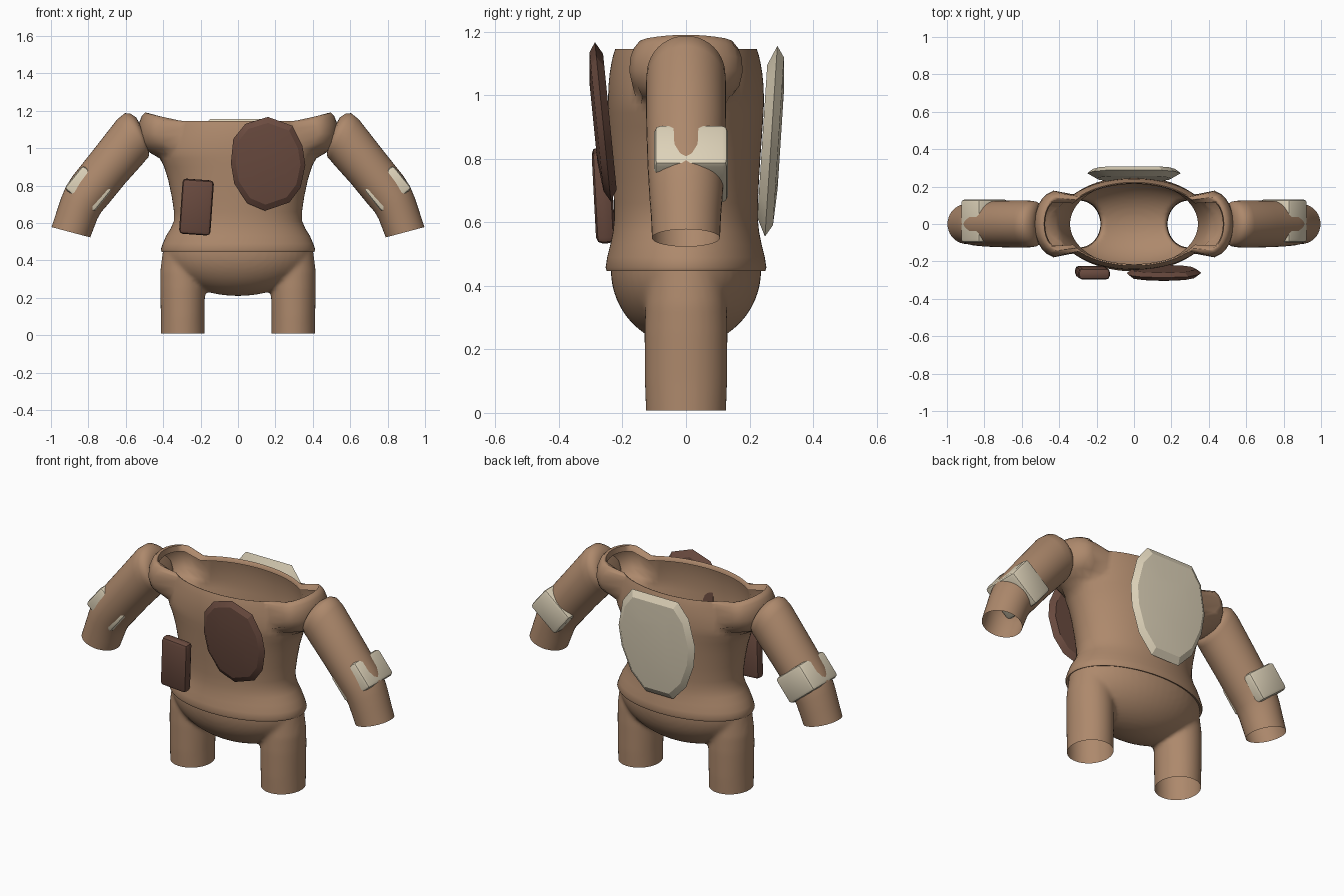
import bpy, bmesh, math
from mathutils import Vector, Matrix

if "Cube" in bpy.data.objects:
    bpy.data.objects.remove(bpy.data.objects["Cube"])


def material(name, color):
    m = bpy.data.materials.new(name)
    m.diffuse_color = (*color, 1)
    m.use_nodes = True
    m.node_tree.nodes["Principled BSDF"].inputs["Base Color"].default_value = m.diffuse_color
    return m


TAN = material("tan_cloth", (0.42, 0.25, 0.15))
DARK = material("dark_leather", (0.145, 0.07, 0.05))
BONE = material("pale_bone", (0.72, 0.64, 0.48))


def finish(bm, name, mat, angle=40):
    bmesh.ops.recalc_face_normals(bm, faces=bm.faces)
    me = bpy.data.meshes.new(name)
    bm.to_mesh(me)
    bm.free()
    ob = bpy.data.objects.new(name, me)
    bpy.context.collection.objects.link(ob)
    me.materials.clear()
    me.materials.append(mat)
    smooth(ob, angle)
    return ob


def activate(ob):
    bpy.ops.object.select_all(action='DESELECT')
    ob.select_set(True)
    bpy.context.view_layer.objects.active = ob


def smooth(ob, angle):
    activate(ob)
    bpy.ops.object.shade_smooth_by_angle(angle=math.radians(angle))


def loft(bm, rings, cap_start=False, cap_end=False):
    vs = [[bm.verts.new(p) for p in r] for r in rings]
    n = len(vs[0])
    for a, b in zip(vs, vs[1:]):
        for i in range(n):
            j = (i + 1) % n
            bm.faces.new((a[i], a[j], b[j], b[i]))
    if cap_start:
        bm.faces.new(vs[0])
    if cap_end:
        bm.faces.new(vs[-1])


def angles(n):
    return [2 * math.pi * i / n for i in range(n)]


# Torso: oval rings that swell into a lobe at each shoulder, open at the top
def torso_ring(z, a, b, reach=0, ly=0, shrink=1, n=96):
    pts = []
    for t in angles(n):
        c, s = abs(math.cos(t)), math.sin(t)
        r = 1 / math.sqrt((c / a) ** 2 + (s / b) ** 2)
        if reach:
            cx = 0.40
            lx = reach - cx
            A = (c / lx) ** 2 + (s / ly) ** 2
            B = -2 * c * cx / lx ** 2
            C = (cx / lx) ** 2 - 1
            d = B * B - 4 * A * C
            if d > 0:
                lobe = (-B + math.sqrt(d)) / (2 * A)
                r = (r ** 18 + lobe ** 18) ** (1 / 18)
        x, y = r * math.cos(t) * shrink, r * s * shrink
        k = min(max((abs(x) - 0.28) / 0.18, 0), 1)
        lift = 0.045 * k * k * (3 - 2 * k) * min(max((z - 1.05) / 0.09, 0), 1)
        lift *= max(0, 1 - (y / 0.25) ** 2)
        pts.append((x, y, z + lift))
    return pts


profile = [
    (0.452, 0.395, 0.235), (0.446, 0.408, 0.249), (0.458, 0.413, 0.253),
    (0.49, 0.402, 0.248), (0.53, 0.385, 0.238), (0.57, 0.36, 0.23),
    (0.61, 0.343, 0.226), (0.66, 0.342, 0.226), (0.74, 0.354, 0.23),
    (0.83, 0.373, 0.236), (0.90, 0.395, 0.241), (0.945, 0.418, 0.244),
    (0.97, 0.425, 0.245, 0.455, 0.08), (0.995, 0.425, 0.245, 0.5, 0.135),
    (1.03, 0.42, 0.244, 0.525, 0.168), (1.07, 0.41, 0.24, 0.535, 0.183),
    (1.105, 0.40, 0.234, 0.53, 0.178), (1.13, 0.395, 0.228, 0.515, 0.165),
    (1.145, 0.39, 0.223, 0.495, 0.15), (1.143, 0.385, 0.218, 0.48, 0.137),
    (1.12, 0.38, 0.214, 0.475, 0.13)]
bm = bmesh.new()
loft(bm, [torso_ring(*p) for p in profile])
finish(bm, "torso", TAN, 60)

# Trousers: a bowl-shaped seat blended into two open legs
bm = bmesh.new()
bmesh.ops.create_uvsphere(bm, u_segments=48, v_segments=32, radius=1,
                          matrix=Matrix.Translation((0, 0, 0.45)) @ Matrix.Diagonal((0.398, 0.237, 0.24, 1)))
for s in (-1, 1):
    leg = [(-0.06, 0.117, 0.124), (0.1, 0.117, 0.13), (0.25, 0.12, 0.131),
           (0.34, 0.12, 0.128), (0.46, 0.105, 0.115), (0.5, 0.09, 0.1)]
    loft(bm, [[(s * 0.296 + rx * math.cos(t), ry * math.sin(t), z) for t in angles(40)]
              for z, rx, ry in leg], True, True)
trousers = finish(bm, "trousers", TAN)
activate(trousers)
mod = trousers.modifiers.new("blend", 'REMESH')
mod.mode = 'VOXEL'
mod.voxel_size = 0.012
bpy.ops.object.modifier_apply(modifier=mod.name)
mod = trousers.modifiers.new("soften", 'SMOOTH')
mod.factor = 0.5
mod.iterations = 6
bpy.ops.object.modifier_apply(modifier=mod.name)
bm = bmesh.new()
bm.from_mesh(trousers.data)
for z, d in ((0.455, 1), (0.008, -1)):
    bmesh.ops.bisect_plane(bm, geom=bm.verts[:] + bm.edges[:] + bm.faces[:],
                           plane_co=(0, 0, z), plane_no=(0, 0, d), clear_outer=True)
bm.to_mesh(trousers.data)
bm.free()
smooth(trousers, 60)

# Sleeves: each ring spans an outer and an inner point, with a half depth
sleeve = [(0.53, 1.14, 0.475, 0.985, 0.09), (0.545, 1.165, 0.475, 0.965, 0.11),
          (0.575, 1.185, 0.48, 0.95, 0.12), (0.605, 1.187, 0.49, 0.94, 0.124),
          (0.645, 1.155, 0.515, 0.91, 0.126), (0.77, 0.995, 0.605, 0.81, 0.125),
          (0.885, 0.85, 0.695, 0.70, 0.121), (0.92, 0.795, 0.73, 0.66, 0.118),
          (0.945, 0.735, 0.752, 0.622, 0.115), (0.97, 0.66, 0.77, 0.575, 0.11),
          (0.997, 0.578, 0.79, 0.523, 0.107)]
for s, side in ((-1, "left"), (1, "right")):
    rings = []
    for ox, oz, ix, iz, ry in sleeve:
        c = Vector((s * (ox + ix) / 2, 0.0, (oz + iz) / 2))
        h = Vector((s * (ox - ix) / 2, 0, (oz - iz) / 2))
        rings.append([c + h * math.cos(t) + Vector((0, ry * math.sin(t), 0)) for t in angles(40)])
    bm = bmesh.new()
    loft(bm, rings, True)
    finish(bm, side + "_sleeve", TAN, 60)


def block(name, mat, center, size, matrix, bevel):
    bm = bmesh.new()
    bmesh.ops.create_cube(bm, size=1, matrix=Matrix.Diagonal((*size, 1)))
    bmesh.ops.bevel(bm, geom=bm.edges[:], offset=bevel, segments=2, profile=0.5, affect='EDGES')
    bm.transform(Matrix.Translation(center) @ matrix)
    return finish(bm, name, mat, 35)


# Elbow guards: blocks through the arms, showing at the back and front corners
for s, side in ((-1, "left"), (1, "right")):
    block(side + "_elbow_guard", BONE, (s * 0.80, 0.016, 0.783), (0.205, 0.232, 0.16),
          Matrix.Rotation(-s * math.radians(39), 4, 'Y'), 0.018)

# Belt pouch
block("pouch", DARK, (-0.222, -0.26, 0.685), (0.168, 0.06, 0.295),
      Matrix.Rotation(math.radians(4), 4, 'Y') @ Matrix.Rotation(math.radians(3), 4, 'X'), 0.02)


# Plates: a many-sided outline swelling to smaller faces front and back
def plate(name, mat, outline, cx, cz, y0, slope, layers):
    bm = bmesh.new()
    loft(bm, [[(cx + (x - cx) * k, y0 + slope * (z - cz) * k + off, cz + (z - cz) * k)
               for x, z in outline] for k, off in layers], True, True)
    finish(bm, name, mat, 22)


chest = [(0.16, 1.167), (0.29, 1.12), (0.345, 1.01), (0.36, 0.91), (0.335, 0.79),
         (0.275, 0.71), (0.145, 0.665), (0.05, 0.705), (-0.02, 0.81), (-0.038, 0.92),
         (-0.025, 1.05), (0.04, 1.13)]
plate("chest_plate", DARK, chest, 0.16, 0.92, -0.262, -0.1,
      [(0.5, -0.03), (0.87, -0.02), (1, 0), (0.85, 0.022)])

half = [(0.15, 1.155), (0.215, 1.07), (0.25, 0.91), (0.235, 0.79), (0.18, 0.65), (0.09, 0.555)]
back = half + [(-x, z) for x, z in reversed(half)]
plate("back_plate", BONE, back, 0, 0.855, 0.268, 0.065,
      [(0.5, 0.03), (0.88, 0.023), (1, 0), (0.8, -0.028)])
